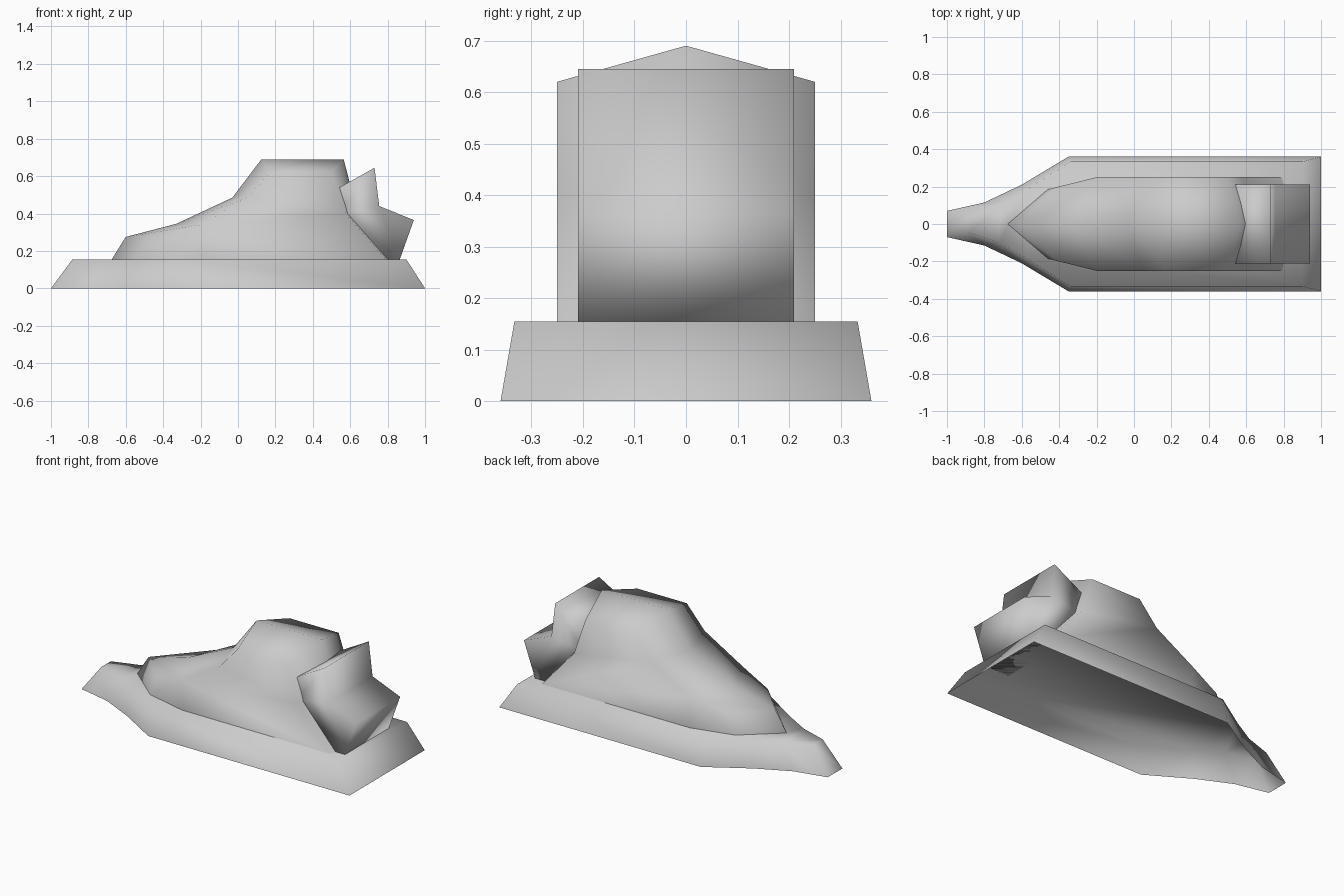
import bpy
import bmesh

cube = bpy.data.objects.get("Cube")
if cube:
    bpy.data.objects.remove(cube, do_unlink=True)

GREY = (0.6, 0.6, 0.6, 1.0)
DECK = 0.155

paint = bpy.data.materials.new("light_grey")
paint.use_nodes = True
paint.diffuse_color = GREY
paint.node_tree.nodes["Principled BSDF"].inputs["Base Color"].default_value = GREY


def finish(name, bm, flip=False):
    """Turn a bmesh into a smooth shaded, painted object."""
    bmesh.ops.recalc_face_normals(bm, faces=bm.faces)
    # open shells: make sure the faces point up and out
    if sum(f.normal.z * f.calc_area() for f in bm.faces) < 0 and flip:
        bmesh.ops.reverse_faces(bm, faces=bm.faces)
    for face in bm.faces:
        face.smooth = True
    mesh = bpy.data.meshes.new(name)
    bm.to_mesh(mesh)
    bm.free()
    mesh.materials.append(paint)
    obj = bpy.data.objects.new(name, mesh)
    bpy.context.collection.objects.link(obj)
    return obj


def mirrored_ring(bm, half, z):
    """Closed outline from the points of its +y half."""
    pts = half + [(x, -y) for x, y in reversed(half)]
    return [bm.verts.new((x, y, z)) for x, y in pts]


# Hull: two outlines joined by sloping sides, closed by the deck, open below
bm = bmesh.new()
keel = mirrored_ring(bm, [(-1, .07), (-.8, .115), (-.6, .21), (-.35, .36), (1, .36)], 0)
rail = mirrored_ring(bm, [(-.885, .045), (-.72, .1), (-.57, .185), (-.34, .333), (.9, .333)], DECK)
for i in range(len(keel)):
    j = (i + 1) % len(keel)
    bm.faces.new((keel[i], keel[j], rail[j], rail[i]))
bm.faces.new(rail)
finish("hull", bm, flip=True)

# Cabin: ridge line and shoulder line, running from bow to stern
ridge = [(-.675, DECK), (-.6, .275), (-.33, .345), (-.03, .485),
         (.125, .69), (.565, .69), (.64, .4), (.86, DECK)]
shoulder = [(-.46, .185, DECK), (-.41, .198, .275), (-.2, .25, .34), (.05, .25, .485),
            (.17, .25, .62), (.5, .25, .62), (.575, .25, .4), (.79, .25, DECK)]
bm = bmesh.new()
mid = [bm.verts.new((x, 0, z)) for x, z in ridge]
for side in (1, -1):
    edge = [bm.verts.new((x, side * y, z)) for x, y, z in shoulder]
    foot = bm.verts.new((-.2, side * .25, DECK))
    # sloping roof strips
    for i in range(len(mid) - 1):
        bm.faces.new((mid[i], mid[i + 1], edge[i + 1], edge[i]))
    # bow cheek and long flat side
    bm.faces.new((edge[0], edge[1], edge[2], foot))
    bm.faces.new([foot] + edge[2:])
finish("cabin", bm, flip=True)

# Stern block: stepped profile extruded across the cabin's back
profile = [(.535, .535), (.73, .645), (.755, .44), (.94, .365), (.865, DECK), (.7, DECK), (.54, .4)]
bm = bmesh.new()
base = bm.faces.new([bm.verts.new((x, -.21, z)) for x, z in profile])
new = bmesh.ops.extrude_face_region(bm, geom=[base], use_keep_orig=True)
for v in new["geom"]:
    if isinstance(v, bmesh.types.BMVert):
        v.co.y = .21
finish("stern_block", bm)
